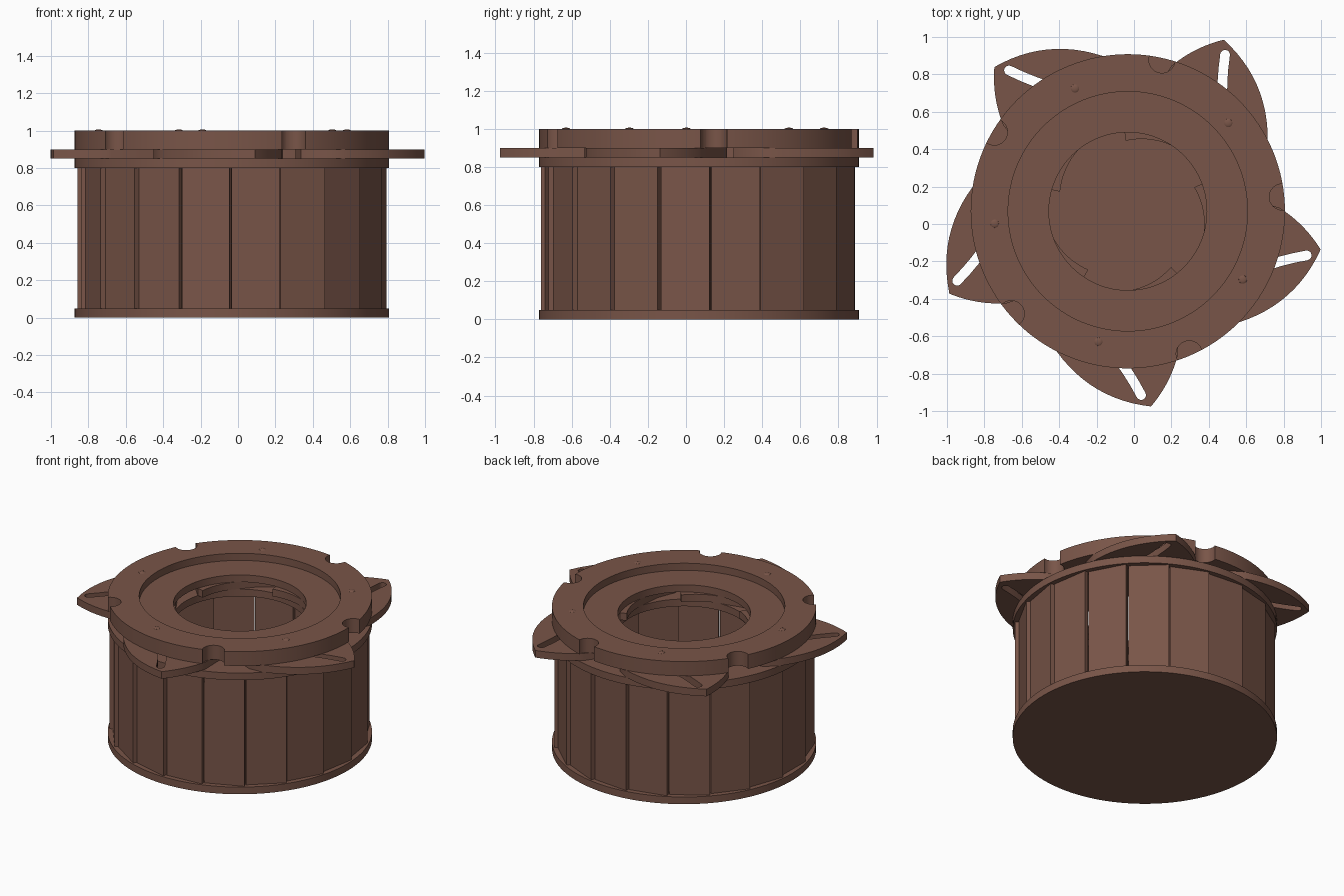
import bpy, bmesh, math
from mathutils import Vector, Matrix

if "Cube" in bpy.data.objects:
    bpy.data.objects.remove(bpy.data.objects["Cube"])

CX, CY = -0.033, 0.068          # axis of the drum
R = 0.84                        # drum radius
brown = bpy.data.materials.new("warm brown")
brown.diffuse_color = (0.191, 0.091, 0.065, 1)
brown.use_nodes = True
brown.node_tree.nodes["Principled BSDF"].inputs["Base Color"].default_value = brown.diffuse_color


def finish(bm, name, smooth=True):
    bmesh.ops.recalc_face_normals(bm, faces=bm.faces[:])
    me = bpy.data.meshes.new(name)
    bm.to_mesh(me)
    bm.free()
    ob = bpy.data.objects.new(name, me)
    bpy.context.collection.objects.link(ob)
    me.materials.append(brown)
    if smooth:
        shade(ob)
    return ob


def shade(ob):
    bpy.ops.object.select_all(action='DESELECT')
    ob.select_set(True)
    bpy.context.view_layer.objects.active = ob
    bpy.ops.object.shade_smooth_by_angle(angle=math.radians(30))


def prism(bm, pts, z0, z1):
    face = bm.faces.new([bm.verts.new((x, y, z0)) for x, y in pts])
    ext = bmesh.ops.extrude_face_region(bm, geom=[face])
    vs = [v for v in ext['geom'] if isinstance(v, bmesh.types.BMVert)]
    bmesh.ops.translate(bm, verts=vs, vec=(0, 0, z1 - z0))


def circle(x, y, r, n):
    return [(x + r * math.cos(2 * math.pi * i / n), y + r * math.sin(2 * math.pi * i / n)) for i in range(n)]


def lathe(name, profile, n=128):
    bm = bmesh.new()
    rings = [[bm.verts.new((x, y, z)) for x, y in circle(CX, CY, r, n)] for r, z in profile]
    for a, b in zip(rings, rings[1:] + rings[:1]):
        for i in range(n):
            j = (i + 1) % n
            bm.faces.new((a[i], a[j], b[j], b[i]))
    return finish(bm, name)


def cut(ob, cutter):
    mod = ob.modifiers.new("cut", 'BOOLEAN')
    mod.operation = 'DIFFERENCE'
    mod.solver = 'EXACT'
    mod.object = cutter
    bpy.ops.object.select_all(action='DESELECT')
    bpy.context.view_layer.objects.active = ob
    ob.select_set(True)
    bpy.ops.object.modifier_apply(modifier=mod.name)
    bpy.data.objects.remove(cutter)
    shade(ob)


def arc(p, q, bulge, n=12):
    # shallow curve from p to q, bulging to the left of travel
    p, q = Vector(p), Vector(q)
    d = (q - p).normalized()
    left = Vector((-d.y, d.x))
    return [tuple(p.lerp(q, i / n) + left * bulge * 4 * (i / n) * (1 - i / n)) for i in range(n + 1)]


def turned(pts, deg):
    rot = Matrix.Rotation(math.radians(deg), 2)
    c = Vector((CX, CY))
    return [tuple(rot @ (Vector(p) - c) + c) for p in pts]


def polar(r, deg):
    a = math.radians(deg)
    return CX + r * math.cos(a), CY + r * math.sin(a)


# base disc
bm = bmesh.new()
prism(bm, circle(CX, CY, R, 128), 0, 0.05)
finish(bm, "base_disc")

# wall of 19 flat, slightly tilted slats
bm = bmesh.new()
step = 360 / 19
for k in range(19):
    a = math.radians(-90.3 + step * (k + 0.5))
    m = (Matrix.Translation((CX, CY, 0.425)) @ Matrix.Rotation(a, 4, 'Z')
         @ Matrix.Translation((0.793, 0, 0)) @ Matrix.Rotation(math.radians(-5), 4, 'Z')
         @ Matrix.Diagonal((0.03, 0.258, 0.75, 1)))
    bmesh.ops.create_cube(bm, size=1, matrix=m)
finish(bm, "wall_slats", False)

# lower ring under the blades
lathe("lower_ring", [(0.422, 0.8), (R, 0.8), (R, 0.85), (0.422, 0.85)])

# stepped upper ring with five round rim notches
top = lathe("upper_ring", [(0.422, 0.9), (R, 0.9), (R, 1.0), (0.64, 1.0), (0.64, 0.95), (0.422, 0.95)])
bm = bmesh.new()
for k in range(5):
    x, y = polar(0.83, 77.3 + 72 * k)
    prism(bm, circle(x, y, 0.07, 32), 0.88, 1.05)
cut(top, finish(bm, "notch_cutter"))

# iris blade outline: outer horn, inner tip and the hidden back edge
horn, inner = (0.48, 0.985), (-0.045, 0.445)
outline = (arc((0.715, 0.45), horn, -0.065)
           + arc(horn, (0.2, 0.845), -0.018)[1:]
           + [(0.1, 0.70), (0.0, 0.58), (-0.05, 0.49)]
           + arc(inner, (0.2, 0.42), 0.02)
           + [(0.34, 0.36), (0.45, 0.27), (0.6, 0.25), (0.69, 0.35)])

# curved guide slot with round ends
path = [Vector(p) for p in ((0.487, 0.905), (0.478, 0.83), (0.473, 0.76), (0.472, 0.68), (0.476, 0.6))]
W = 0.026
slot = []
for side in (path, path[::-1]):
    for i, p in enumerate(side):
        d = (side[min(i + 1, 4)] - side[max(i - 1, 0)]).normalized()
        slot.append(tuple(p + Vector((-d.y, d.x)) * W))
    for i in range(1, 8):
        t = math.pi * i / 8
        slot.append(tuple(side[-1] + Vector((-d.y, d.x)) * W * math.cos(t) + d * W * math.sin(t)))

for k in range(5):
    bm = bmesh.new()
    prism(bm, turned(outline, 72 * k), 0.85, 0.9)
    blade = finish(bm, f"iris_blade_{k + 1}")
    bm = bmesh.new()
    prism(bm, turned(slot, 72 * k), 0.83, 0.92)
    cut(blade, finish(bm, "slot_cutter"))

# small domed pin heads on the upper ring
bm = bmesh.new()
for k in range(5):
    x, y = polar(0.715, 41.3 + 72 * k)
    m = Matrix.Translation((x, y, 0.998)) @ Matrix.Diagonal((0.023, 0.023, 0.008, 1))
    bmesh.ops.create_uvsphere(bm, u_segments=20, v_segments=10, radius=1, matrix=m)
finish(bm, "pin_heads")
